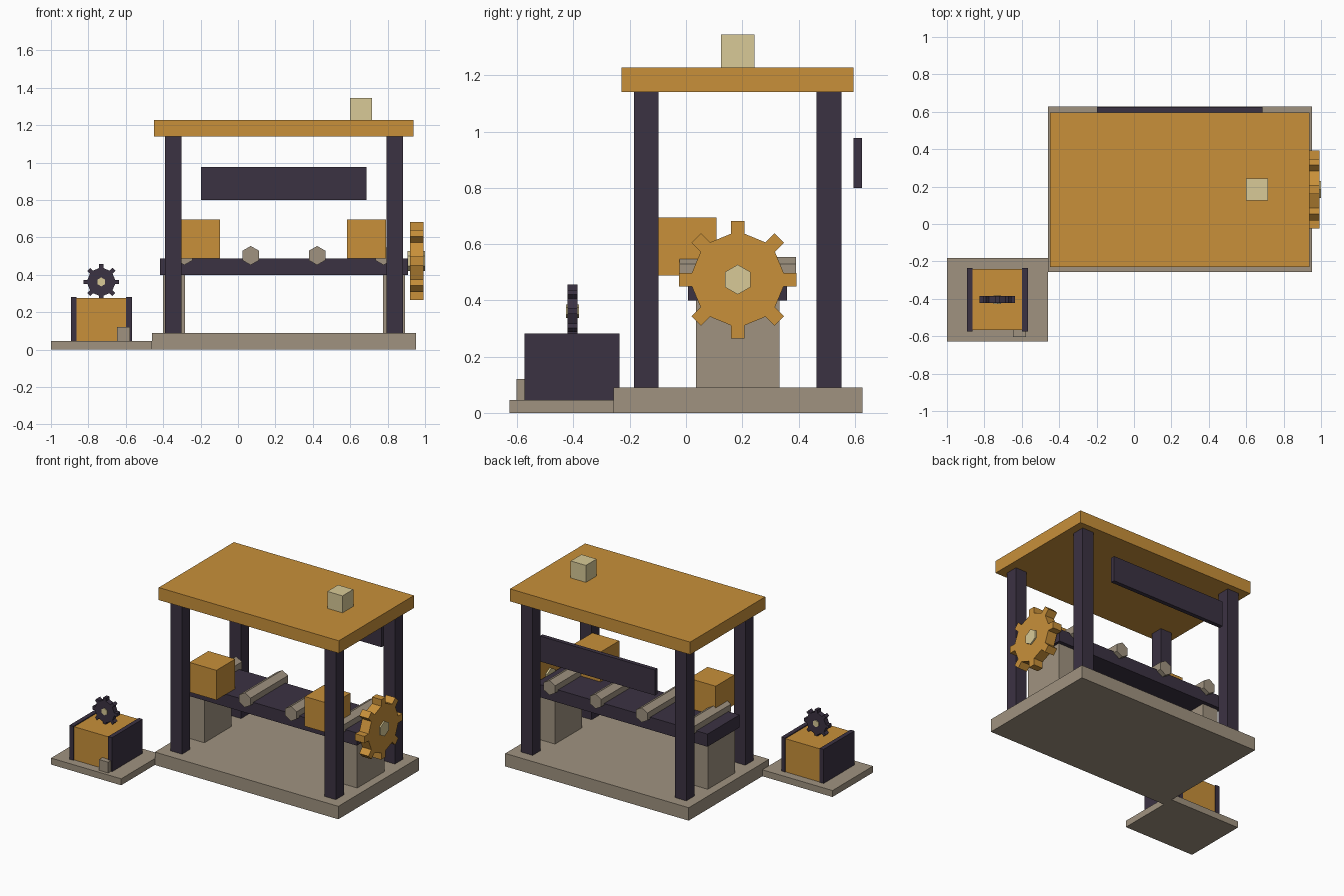
import bpy, bmesh
from math import cos, sin, pi
from mathutils import Matrix, Vector

if "Cube" in bpy.data.objects:
    bpy.data.objects.remove(bpy.data.objects["Cube"])


def material(name, rgb):
    m = bpy.data.materials.new(name)
    m.diffuse_color = (*rgb, 1)
    m.use_nodes = True
    m.node_tree.nodes["Principled BSDF"].inputs["Base Color"].default_value = m.diffuse_color
    return m


ORANGE = material("orange", (0.58, 0.28, 0.042))
DARK = material("dark_metal", (0.044, 0.032, 0.055))
STONE = material("stone", (0.35, 0.29, 0.216))
CREAM = material("cream", (0.69, 0.59, 0.31))


def finish(name, bm, mat):
    bmesh.ops.recalc_face_normals(bm, faces=bm.faces)
    me = bpy.data.meshes.new(name)
    bm.to_mesh(me)
    bm.free()
    me.materials.append(mat)
    ob = bpy.data.objects.new(name, me)
    bpy.context.collection.objects.link(ob)
    return ob


def box(name, x, y, z, mat):
    """Box from (min, max) ranges."""
    bm = bmesh.new()
    bmesh.ops.create_cube(bm, size=1)
    lo, hi = Vector((x[0], y[0], z[0])), Vector((x[1], y[1], z[1]))
    for v in bm.verts:
        v.co = Vector([(a + b) / 2 + c * (b - a) for a, b, c in zip(lo, hi, v.co)])
    return finish(name, bm, mat)


def extrude(name, profile, centre, axis, depth, mat):
    """Flat profile (u across, v up) extruded symmetrically along x or y."""
    bm = bmesh.new()

    def place(u, v, w):
        p = (w, u, v) if axis == "x" else (u, w, v)
        return bm.verts.new(Vector(p) + Vector(centre))

    rings = [[place(u, v, w) for u, v in profile] for w in (-depth / 2, depth / 2)]
    bm.faces.new(rings[0])
    bm.faces.new(rings[1])
    n = len(profile)
    for i in range(n):
        j = (i + 1) % n
        bm.faces.new((rings[0][i], rings[0][j], rings[1][j], rings[1][i]))
    return finish(name, bm, mat)


def hexagon(r):
    return [(r * sin(i * pi / 3), r * cos(i * pi / 3)) for i in range(6)]


def gear_profile(root, tip, half, teeth=8):
    pts = []
    for i in range(teeth):
        rot = Matrix.Rotation(2 * pi * i / teeth, 2)
        for p in ((root, -half), (tip, -half), (tip, half), (root, half)):
            pts.append(tuple(rot @ Vector(p)))
    return pts


# Floor slabs
box("main_base", (-0.46, 0.952), (-0.257, 0.627), (0, 0.09), STONE)
box("side_base", (-1.0, -0.46), (-0.627, -0.182), (0, 0.045), STONE)

# Canopy: posts, roof, roof vent, back panel
for xn, x in (("left", -0.345), ("right", 0.838)):
    for yn, y in (("front", -0.141), ("back", 0.508)):
        box(f"{yn}_{xn}_post", (x - 0.044, x + 0.044), (y - 0.044, y + 0.044),
            (0.09, 1.14), DARK)
box("roof", (-0.449, 0.937), (-0.23, 0.596), (1.14, 1.227), ORANGE)
box("roof_vent", (0.6, 0.717), (0.125, 0.243), (1.227, 1.345), CREAM)
box("back_panel", (-0.199, 0.687), (0.596, 0.625), (0.8, 0.977), DARK)

# Conveyor: belt, legs, rollers, crates
box("conveyor_belt", (-0.417, 0.91), (0.007, 0.359), (0.4, 0.488), DARK)
for n, x in (("left", -0.342), ("right", 0.834)):
    box(f"conveyor_leg_{n}", (x - 0.059, x + 0.059), (0.035, 0.333), (0.09, 0.4), STONE)
for i in range(4):
    extrude(f"roller_{i + 1}", hexagon(0.051), (-0.287 + 0.355 * i, 0.184, 0.503),
            "y", 0.413, STONE)
for n, x in (("left", -0.304), ("right", 0.583)):
    box(f"crate_{n}", (x, x + 0.207), (-0.099, 0.108), (0.488, 0.695), ORANGE)

# Large drive gear
extrude("drive_gear", gear_profile(0.163, 0.209, 0.024), (0.955, 0.184, 0.474), "x", 0.071, ORANGE)
extrude("drive_gear_hub", hexagon(0.053), (0.9535, 0.184, 0.474), "x", 0.093, CREAM)

# Side machine: body, cheeks, control box, small gear
box("machine_body", (-0.864, -0.598), (-0.566, -0.24), (0.045, 0.276), ORANGE)
for n, x in (("left", -0.894), ("right", -0.598)):
    box(f"machine_cheek_{n}", (x, x + 0.03), (-0.574, -0.236), (0.045, 0.282), DARK)
box("control_box", (-0.647, -0.577), (-0.603, -0.535), (0.045, 0.12), STONE)
extrude("small_gear", gear_profile(0.074, 0.095, 0.011), (-0.731, -0.404, 0.362), "y", 0.036, DARK)
extrude("small_gear_hub", hexagon(0.024), (-0.731, -0.404, 0.362), "y", 0.046, CREAM)
